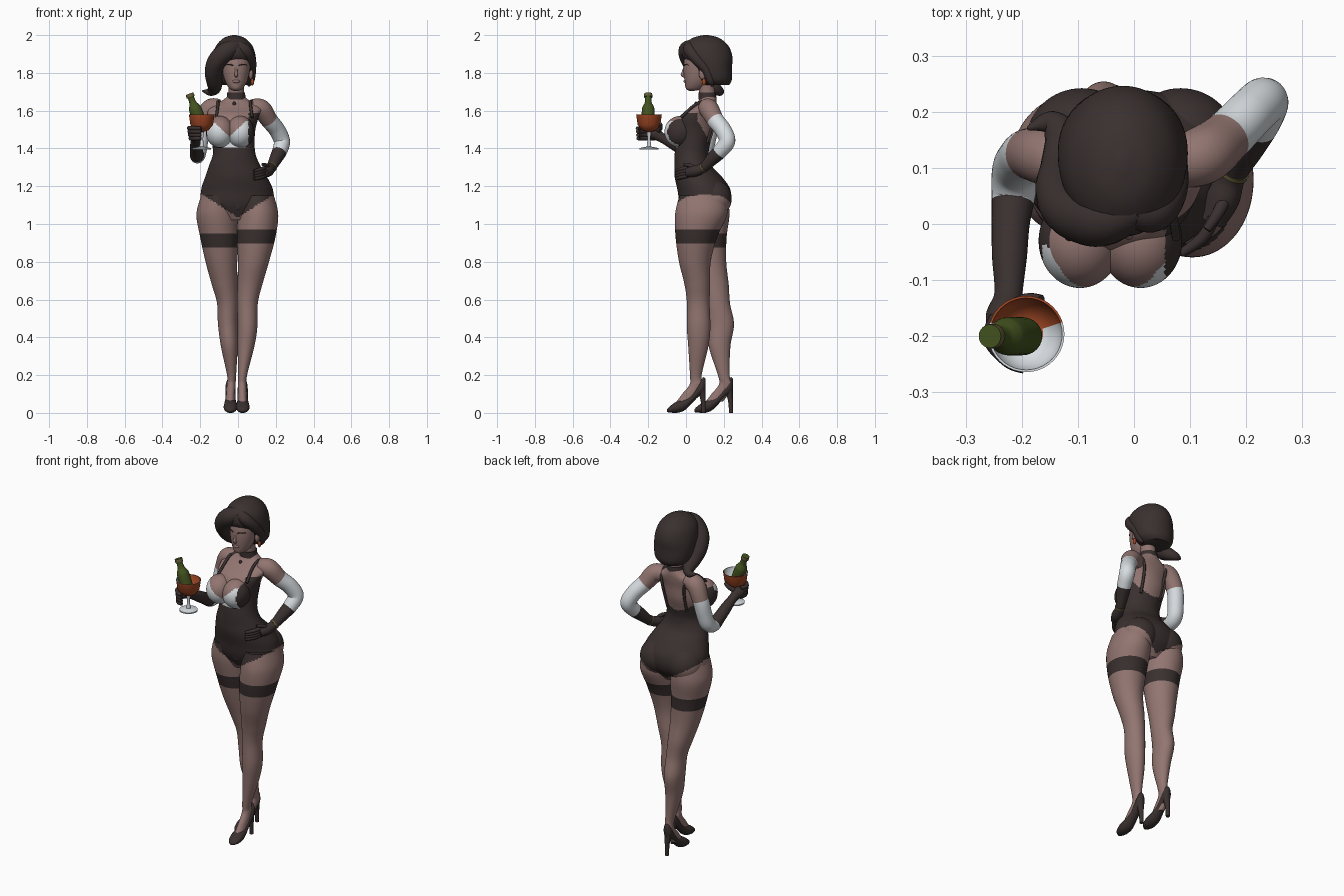
import bpy, bmesh, math
from mathutils import Vector, Matrix

COLOURS = {"skin": (0.29, 0.18, 0.165), "black": (0.042, 0.03, 0.029), "white": (0.68, 0.72, 0.75),
           "orange": (0.36, 0.065, 0.018), "green": (0.055, 0.085, 0.013), "tan": (0.13, 0.11, 0.04)}
MATS = {}
for key, c in COLOURS.items():
    MATS[key] = bpy.data.materials.new(key)
    MATS[key].diffuse_color = (*c, 1)


def finish(name, bm, rule, ts=None):
    """Turn a bmesh into an object; rule is a colour name or f(centre, t)."""
    bmesh.ops.recalc_face_normals(bm, faces=bm.faces)
    me = bpy.data.meshes.new(name)
    slots = []
    for i, f in enumerate(bm.faces):
        f.smooth = True
        key = rule if isinstance(rule, str) else rule(f.calc_center_median(), ts[i] if ts else 0)
        if key not in slots:
            slots.append(key)
        f.material_index = slots.index(key)
    bm.to_mesh(me)
    bm.free()
    for key in slots:
        me.materials.append(MATS[key])
    me.set_sharp_from_angle(angle=math.radians(50))
    ob = bpy.data.objects.new(name, me)
    bpy.context.collection.objects.link(ob)
    return ob


def spline(pts, k):
    """Catmull-Rom through tuples of any length; returns (t, vector)."""
    pts = [Vector(p) for p in pts]
    out = []
    for i in range(len(pts) - 1):
        b, c = pts[i], pts[i + 1]
        a = pts[i - 1] if i else b
        d = pts[i + 2] if i + 2 < len(pts) else c
        for j in range(k):
            u = j / k
            out.append((i + u, 0.5 * (2 * b + (c - a) * u + (2 * a - 5 * b + 4 * c - d) * u * u
                                      + (3 * b - a - 3 * c + d) * u ** 3)))
    return out + [(len(pts) - 1, pts[-1])]


def skin_rings(name, rings, rule):
    """Bridge a list of (t, points) rings and cap both ends."""
    bm = bmesh.new()
    loops = [[bm.verts.new(p) for p in r] for _, r in rings]
    ts, n = [], len(loops[0])
    for i in range(len(loops) - 1):
        for j in range(n):
            q = (j + 1) % n
            bm.faces.new((loops[i][j], loops[i][q], loops[i + 1][q], loops[i + 1][j]))
            ts.append((rings[i][0] + rings[i + 1][0]) / 2)
    for k in (0, -1):
        bm.faces.new(loops[k])
        ts.append(rings[k][0])
    return finish(name, bm, rule, ts)


def circle(n):
    return [(math.cos(2 * math.pi * i / n), math.sin(2 * math.pi * i / n)) for i in range(n)]


def loft(name, secs, rule, n=48, k=6):
    """Horizontal elliptical sections (x, y, z, rx, ry)."""
    return skin_rings(name, [(t, [(v[0] + c * v[3], v[1] + s * v[4], v[2]) for c, s in circle(n)])
                             for t, v in spline(secs, k)], rule)


def tube(name, pts, rule, n=24, k=6):
    """Round sections along a path (x, y, z, r)."""
    sp = spline(pts, k)
    cs = [Vector(v[:3]) for _, v in sp]
    rings, prev, side = [], None, None
    for i, (t, v) in enumerate(sp):
        tan = (cs[min(i + 1, len(cs) - 1)] - cs[max(i - 1, 0)]).normalized()
        side = tan.orthogonal().normalized() if prev is None else prev.rotation_difference(tan) @ side
        up, prev = tan.cross(side), tan
        rings.append((t, [cs[i] + (side * c + up * s) * max(v[3], 0.001) for c, s in circle(n)]))
    return skin_rings(name, rings, rule)


def ball(name, loc, size, rule, seg=32):
    bm = bmesh.new()
    bmesh.ops.create_uvsphere(bm, u_segments=seg, v_segments=seg, radius=1,
                              matrix=Matrix.Translation(loc) @ Matrix.Diagonal((*size, 1)))
    return finish(name, bm, rule)


def suit(p, t=0):
    """Body suit colouring: leg line, cups, neckline and low back."""
    x, y, z = p
    if z < 1.3:
        return "black" if z > 1.035 + 0.64 * abs(x) else "skin"
    if y > 0.06:
        return "black" if z < 1.43 + 0.12 * min(1, max(0, (0.13 - y) / 0.07)) else "skin"
    d = abs(x + 0.045)
    wide = 0.1 if x > -0.045 else 0.118
    if z > min(1.462 + 0.95 * d, 1.545) and d < wide:
        return "skin"
    if z > 1.408 and d < wide and y < -0.04:
        return "white"
    return "black" if z < 1.585 else "skin"


# torso, neck, bust and seat
loft("torso", [(-.005, .09, 1.02, .09, .08), (-.005, .1, 1.1, .185, .13), (-.005, .095, 1.18, .19, .14),
               (-.01, .065, 1.25, .163, .125), (-.018, .037, 1.31, .135, .098), (-.02, .03, 1.37, .113, .09),
               (-.025, .037, 1.43, .113, .092), (-.03, .045, 1.5, .122, .103), (-.025, .06, 1.57, .135, .093),
               (-.015, .097, 1.62, .137, .063), (-.012, .115, 1.655, .07, .047), (-.01, .113, 1.688, .043, .043),
               (-.01, .1, 1.76, .042, .042)], suit, n=96, k=10)
ball("gusset", (0, .085, 1.1), (.06, .115, .066), "black")
for sx, tag in ((-1, "right"), (1, "left")):
    ball(tag + "_bust", (-.042 + sx * .054, -.03, 1.488), (.074, .084, .084), suit, 64)
    ball(tag + "_buttock", (-.005 + sx * .088, .145, 1.135), (.1, .097, .1), suit, 64)
    # shoulder straps
    m = lambda x: -.02 + sx * (x + .02)
    tube(tag + "_strap", [(m(.075), -.025, 1.565, .008), (m(.067), .04, 1.625, .008), (m(.066), .1, 1.65, .008),
                          (m(.06), .148, 1.622, .008), (m(.05), .147, 1.55, .008), (m(.045), .112, 1.43, .008)],
         "black", 8)

# choker with pendant
loft("choker", [(-.01, .113, 1.66, .051, .048), (-.01, .112, 1.695, .047, .047)], "black", 32, 2)
ball("pendant", (-.02, .052, 1.635), (.009, .007, .013), "black", 12)

# legs with stocking bands
LEGS = {"left": (.935, [(.1, .09, 1.15, .09, .125), (.106, .08, 1.05, .107, .138), (.096, .055, .93, .102, .11),
                        (.082, .047, .8, .082, .084), (.063, .06, .68, .066, .068), (.05, .065, .58, .055, .06),
                        (.05, .067, .45, .052, .062), (.042, .065, .35, .044, .053), (.024, .052, .2, .024, .031),
                        (.022, .055, .15, .023, .036), (.024, .025, .1, .023, .045), (.025, -.005, .06, .024, .045)]),
        "right": (.915, [(-.105, .1, 1.15, .09, .12), (-.11, .105, 1.05, .11, .125), (-.1, .11, .93, .1, .105),
                         (-.088, .125, .8, .084, .088), (-.071, .15, .68, .068, .076), (-.056, .167, .58, .055, .066),
                         (-.054, .184, .47, .052, .07), (-.046, .178, .35, .044, .057), (-.034, .2, .2, .024, .031),
                         (-.036, .21, .15, .023, .036), (-.039, .18, .1, .023, .045), (-.04, .15, .06, .024, .045)])}
for tag, (band, secs) in LEGS.items():
    loft(tag + "_leg", secs, lambda p, t: "black" if abs(p.z - band) < .037 else suit(p), 72, 12)

# high heeled shoes: (y, bottom, top, half width)
SHOE = [(-.1, .004, .02, .01), (-.085, .002, .035, .027), (-.05, .0, .06, .036), (-.01, .012, .075, .033),
        (.03, .05, .1, .027), (.065, .085, .15, .027), (.09, .1, .188, .024), (.103, .112, .182, .01)]
for tag, fx, fy in (("left", .025, 0), ("right", -.04, .145)):
    skin_rings(tag + "_shoe", [(t, [(fx + c * v[3], fy + v[0], (v[1] + v[2]) / 2 + s * (v[2] - v[1]) / 2)
                                    for c, s in circle(24)]) for t, v in spline(SHOE, 4)], "black")
    tube(tag + "_heel", [(fx, fy + .08, .13, .023), (fx, fy + .09, .07, .014), (fx, fy + .094, 0, .011)], "black", 12)

# arms: skin, white sleeve, black glove
ARMS = {"left": (5.2, [(.07, .108, 1.615, .045), (.122, .122, 1.608, .052), (.165, .155, 1.55, .046),
                       (.205, .195, 1.5, .044), (.232, .218, 1.44, .043), (.222, .185, 1.39, .04),
                       (.2, .14, 1.345, .034), (.175, .09, 1.297, .026), (.158, .045, 1.28, .03),
                       (.138, .005, 1.272, .024)]),
        "right": (5.3, [(-.095, .108, 1.615, .045), (-.147, .118, 1.608, .052), (-.185, .125, 1.53, .046),
                        (-.2, .115, 1.45, .044), (-.21, .095, 1.385, .043), (-.215, .05, 1.36, .039),
                        (-.22, 0, 1.385, .034), (-.222, -.06, 1.42, .031), (-.224, -.125, 1.455, .025),
                        (-.232, -.165, 1.478, .032), (-.236, -.195, 1.485, .025)])}
for tag, (end, pts) in ARMS.items():
    tube(tag + "_arm", pts, lambda p, t: "skin" if t < 2 else "white" if t < end else "black", 32, 8)

# gloved fingers
for i in range(4):
    z = 1.25 + i * .014
    tube("hip_finger", [(.142, .01, z + .005, .011), (.122, -.025, z - .002, .011), (.085, -.052, z - .012, .008)],
         "black", 10)
    z = 1.453 + i * .018
    r = .012 + i * .006
    tube("glass_finger", [(-.245, -.165, z, .012), (-.243 - r * .5, -.205, z, .012), (-.225, -.245, z, .011),
                          (-.195, -.252 - r * .2, z, .009)], "black", 10)
tube("hip_thumb", [(.165, .05, 1.29, .013), (.15, .02, 1.31, .011), (.13, -.01, 1.315, .008)], "black", 10)
tube("glass_thumb", [(-.22, -.15, 1.49, .014), (-.19, -.135, 1.51, .012), (-.165, -.135, 1.53, .009)], "black", 10)
tube("bracelet", [(.178, .096, 1.302, .029), (.175, .09, 1.298, .0285)], "tan", 24, 2)

# wine glass: foot, stem, bowl and lining
GX, GY = -.192, -.196
PROFILE = [(1.395, .05), (1.402, .05), (1.41, .012), (1.45, .007), (1.488, .012), (1.496, .036),
           (1.525, .06), (1.58, .068), (1.58, .064), (1.525, .055), (1.505, .03)]


def glass_rule(p, t):
    if t < 4:
        return "white"
    return "orange" if t < 7 or (p.y - GY) > .35 * abs(p.x - GX) else "white"


loft("wine_glass", [(GX, GY, z, r, r) for z, r in PROFILE], glass_rule, 40, 1)

# bottle standing tilted in the glass
A, B = Vector((-.192, -.2, 1.515)), Vector((-.257, -.2, 1.69))
STEPS = [(0, .03), (.1, .034), (.5, .034), (.62, .028), (.72, .019), (.88, .017), (.9, .022), (1, .021)]
tube("bottle", [(*A.lerp(B, f), r) for f, r in STEPS], lambda p, t: "tan" if 6 < t < 7 else "green", 24, 4)

# head and face
loft("head", [(-.01, .03, 1.705, .012, .012), (-.01, .045, 1.718, .036, .046), (-.01, .06, 1.76, .06, .068),
              (-.01, .07, 1.82, .073, .083), (-.01, .085, 1.88, .077, .092), (-.01, .09, 1.94, .055, .07)], "skin")
tube("nose", [(-.01, -.008, 1.83, .006), (-.01, -.015, 1.805, .007), (-.01, -.019, 1.79, .009),
              (-.01, -.008, 1.78, .006)], "skin", 12)
ball("lips", (-.01, -.003, 1.755), (.02, .01, .009), "skin", 16)
for sx, tag in ((-1, "right"), (1, "left")):
    tube(tag + "_brow", [(-.01 + sx * .014, -.011, 1.838, .003), (-.01 + sx * .035, -.004, 1.845, .003),
                         (-.01 + sx * .056, .013, 1.842, .002)], "black", 8)
    ball(tag + "_ear", (-.01 + sx * .078, .088, 1.795), (.012, .02, .03), "skin", 16)
    ball(tag + "_earring", (-.01 + sx * .086, .095, 1.752), (.009, .011, .018), "orange", 12)

# bobbed hair with swept fringe, side lock and a curl flicked out behind the shoulder
loft("hair", [(-.02, .158, 1.735, .075, .07), (-.02, .15, 1.765, .104, .093), (-.02, .135, 1.83, .115, .109),
              (-.02, .113, 1.89, .113, .132), (-.02, .105, 1.945, .095, .118), (-.02, .105, 1.985, .055, .07),
              (-.02, .105, 2.0, .008, .012)], "black", 48)
tube("swept_fringe", [(.01, .03, 1.945, .03), (-.055, .01, 1.918, .05), (-.11, .025, 1.865, .05),
                      (-.13, .06, 1.805, .046), (-.125, .1, 1.755, .042), (-.125, .15, 1.72, .035),
                      (-.15, .18, 1.7, .022), (-.19, .17, 1.705, .003)], "black", 20)
tube("side_lock", [(-.005, .02, 1.945, .028), (.035, .02, 1.92, .034), (.064, .055, 1.875, .03),
                   (.07, .105, 1.82, .026), (.065, .13, 1.76, .022), (.055, .14, 1.73, .006)], "black", 20)
